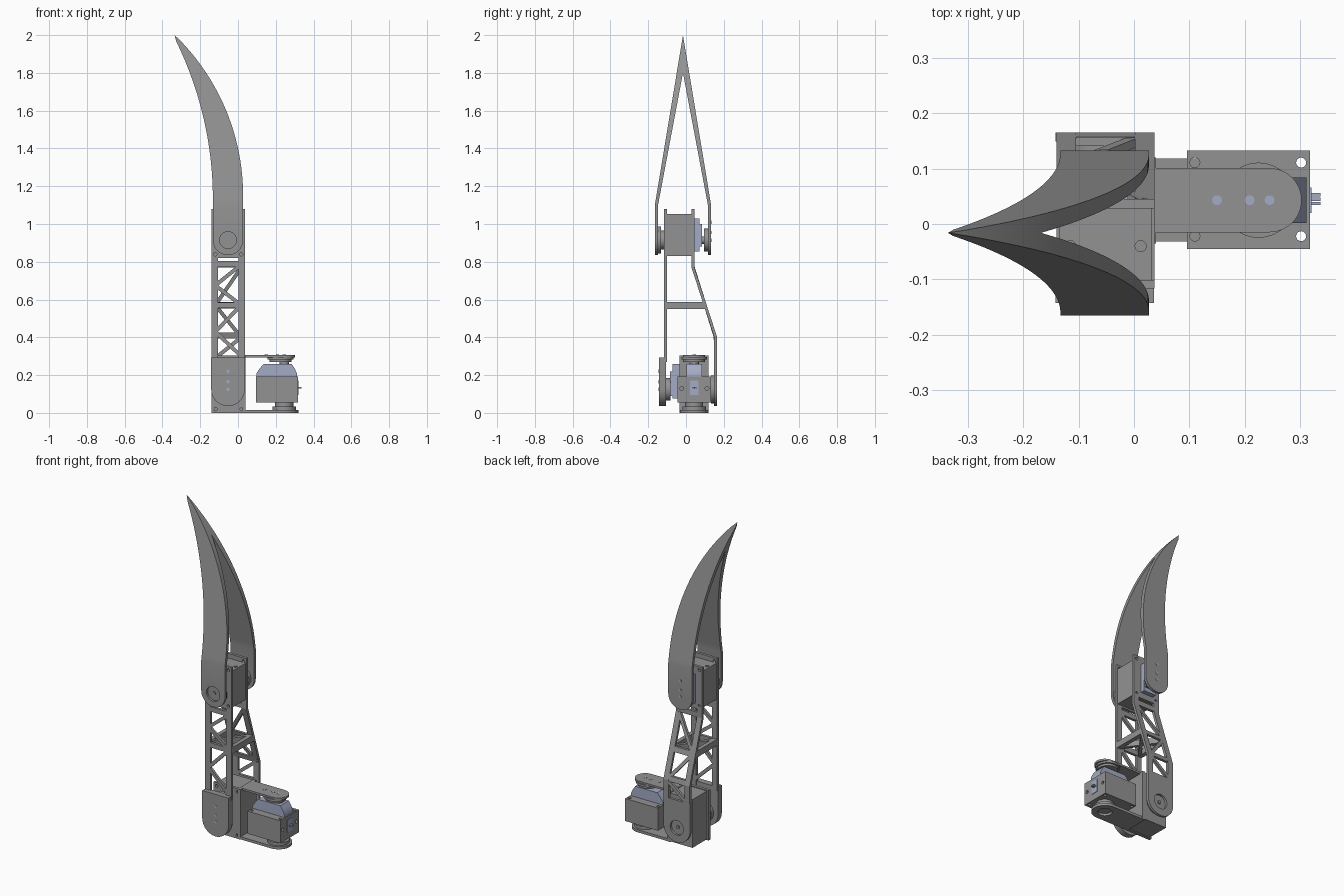
import bpy, bmesh
from math import sin, cos, pi, sqrt, hypot
from mathutils import Vector

cube = bpy.data.objects.get("Cube")
if cube:
    bpy.data.objects.remove(cube, do_unlink=True)


def material(name, rgb):
    m = bpy.data.materials.new(name)
    m.use_nodes = True
    m.diffuse_color = (*rgb, 1)
    m.node_tree.nodes["Principled BSDF"].inputs["Base Color"].default_value = (*rgb, 1)
    return m


GRAY = material("printed gray", (0.29, 0.29, 0.29))
BLUE = material("servo blue gray", (0.37, 0.41, 0.56))
parts = []


def finish(name, bm, mat=GRAY):
    bmesh.ops.remove_doubles(bm, verts=bm.verts, dist=1e-5)
    bmesh.ops.recalc_face_normals(bm, faces=bm.faces)
    me = bpy.data.meshes.new(name)
    bm.to_mesh(me)
    bm.free()
    me.materials.append(mat)
    ob = bpy.data.objects.new(name, me)
    bpy.context.collection.objects.link(ob)
    parts.append(ob)
    return ob


def loft(bm, rings):
    """Skin a list of equally long closed rings and cap both ends."""
    vs = [[bm.verts.new(p) for p in r] for r in rings]
    n = len(vs[0])
    for a, b in zip(vs, vs[1:]):
        for i in range(n):
            j = (i + 1) % n
            bm.faces.new((a[i], a[j], b[j], b[i]))
    bm.faces.new(vs[0])
    bm.faces.new(vs[-1])


def place(axis, u, v, w):
    return {"x": (w, u, v), "y": (u, w, v), "z": (u, v, w)}[axis]


def prism(name, pts, axis, lo, hi, mat=GRAY):
    bm = bmesh.new()
    loft(bm, [[place(axis, u, v, w) for u, v in pts] for w in (lo, hi)])
    return finish(name, bm, mat)


def arc(u, v, r, a0, a1, n):
    return [(u + r * cos(a0 + (a1 - a0) * i / n), v + r * sin(a0 + (a1 - a0) * i / n))
            for i in range(n + 1)]


def disk(name, axis, u, v, r, lo, hi, mat=GRAY, n=32):
    return prism(name, arc(u, v, r, 0, 2 * pi, n)[:-1], axis, lo, hi, mat)


def box(name, x, y, z, mat=GRAY):
    return prism(name, [(x[0], y[0]), (x[1], y[0]), (x[1], y[1]), (x[0], y[1])], "z", *z, mat)


def drill(ob, axis, holes, lo, hi):
    """Cut round holes (u, v, radius) through a part."""
    bm = bmesh.new()
    for u, v, r in holes:
        ring = arc(u, v, r, 0, 2 * pi, 20)[:-1]
        loft(bm, [[place(axis, a, b, w) for a, b in ring] for w in (lo, hi)])
    cutter = finish("hole_cutter", bm)
    parts.remove(cutter)
    mod = ob.modifiers.new("holes", "BOOLEAN")
    mod.operation, mod.solver, mod.object = "DIFFERENCE", "EXACT", cutter
    bpy.context.view_layer.objects.active = ob
    bpy.ops.object.modifier_apply(modifier=mod.name)
    bpy.data.objects.remove(cutter, do_unlink=True)


CX = -0.053                    # centre line of the finger
LEFT, RIGHT = -0.14, 0.037     # sides of the lower link
KNEE, BASE = 0.915, 0.125      # pivot heights
MID = -0.016                   # plane between the claw blades


# Claw: two curved blades that lean together at the tip
def blade(name, outer, inner):
    r, bend, apex, tip = 0.08, 1.1, 1.8, 2.0
    rows = [(KNEE - r * cos(t * pi / 20), r * sin(t * pi / 20)) for t in range(11)]
    rows = [(z, CX - h, CX + h) for z, h in rows]
    for i in range(28):
        z = bend + (tip - bend) * i / 27
        if i == 21:
            z = apex
        left = CX - r - 1.9 + sqrt(1.9 ** 2 - max(0, z - 1.13) ** 2)
        right = CX + r - 1.18 + sqrt(1.18 ** 2 - max(0, z - 1.15) ** 2)
        rows.append((z, left, max(left, right)) if i < 27 else (z, -0.336, -0.336))
    rings = []
    for z, xl, xr in rows:
        yo = outer + (MID - outer) * max(0, (z - bend) / (tip - bend))
        yi = inner + (MID - inner) * min(1, max(0, (z - bend) / (apex - bend)))
        rings.append([(xl, yo, z), (xr, yo, z), (xr, yi, z), (xl, yi, z)])
    bm = bmesh.new()
    loft(bm, rings)
    return finish(name, bm)


front_blade = blade("front_blade", -0.165, -0.148)
blade("rear_blade", 0.133, 0.116)
drill(front_blade, "y", [(CX, KNEE, 0.045)], -0.2, -0.1)


# Lower link: two latticed side plates
def rear_y(z):
    return 0.157 - 0.12 * min(1, max(0, (z - 0.4) / 0.37))


def lattice(name, y_at, struts, t=0.016):
    bm = bmesh.new()
    for (x0, z0), (x1, z1), w in struts:
        d = hypot(x1 - x0, z1 - z0)
        nx, nz = -(z1 - z0) / d * w / 2, (x1 - x0) / d * w / 2
        quad = [(x0 + nx, z0 + nz), (x1 + nx, z1 + nz), (x1 - nx, z1 - nz), (x0 - nx, z0 - nz)]
        loft(bm, [[(x, y_at(z) + s, z) for x, z in quad] for s in (-t / 2, t / 2)])
    return finish(name, bm)


def rails(levels):
    return [((x, a), (x, b), 0.035) for x in (LEFT + 0.0175, RIGHT - 0.0175)
            for a, b in zip(levels, levels[1:])]


def zigzag(levels, flip):
    a, b = LEFT + 0.02, RIGHT - 0.02
    return [((a, z0), (b, z1), 0.02) if (i + flip) % 2 else ((b, z0), (a, z1), 0.02)
            for i, (z0, z1) in enumerate(zip(levels, levels[1:]))]


def bars(levels):
    return [((LEFT + 0.01, z), (RIGHT - 0.01, z), 0.03) for z in levels]


lattice("front_lattice", lambda z: -0.109,
        rails([0.27, 0.83]) + zigzag([0.3, 0.43, 0.57, 0.675, 0.785], 0) + bars([0.57, 0.79]))
lattice("rear_lattice", rear_y,
        rails([0.28, 0.4, 0.77, 0.84]) + zigzag([0.29, 0.4, 0.57, 0.77], 1) + bars([0.41, 0.57, 0.785]))

# Cross shelf tying the plates together
for name, x in (("shelf_left_bar", RIGHT - 0.025), ("shelf_right_bar", LEFT)):
    box(name, (x, x + 0.025), (-0.105, 0.1), (0.55, 0.588))
for name, s in (("shelf_brace_a", 1), ("shelf_brace_b", -1)):
    e = 0.012
    prism(name, [(CX - s * 0.075 - e, -0.105), (CX - s * 0.075 + e, -0.105),
                 (CX + s * 0.075 + e, 0.098), (CX + s * 0.075 - e, 0.098)], "z", 0.552, 0.586)

# Knee mounting plates with screw holes, and the servo box between them
for name, lo, hi in (("knee_front_plate", -0.117, -0.101), ("knee_rear_plate", 0.028, 0.045)):
    plate = box(name, (LEFT, RIGHT), (lo, hi), (0.82, 1.08))
    drill(plate, "y", [(x, z, 0.009) for x in (LEFT + 0.02, RIGHT - 0.02) for z in (0.84, 1.06)],
          lo - 0.02, hi + 0.02)
knee_box = box("knee_servo_box", (LEFT + 0.005, RIGHT - 0.005), (-0.102, 0.029), (0.83, 1.052))
drill(knee_box, "z", [(x, -0.04, 0.01) for x in (LEFT + 0.025, RIGHT - 0.025)], 1.02, 1.1)

# Knee servo, horn and idler
box("knee_servo", (CX - 0.042, CX + 0.042), (0.04, 0.072), (0.855, 1.03), BLUE)
box("knee_servo_cap", (CX - 0.035, CX + 0.035), (0.07, 0.084), (0.88, 1.0), BLUE)
disk("knee_servo_shaft", "y", CX, KNEE, 0.02, 0.08, 0.1)
disk("knee_horn", "y", CX, KNEE, 0.06, 0.095, 0.118)
disk("knee_idler", "y", CX, KNEE, 0.072, -0.152, -0.132)
disk("knee_idler_hub", "y", CX, KNEE, 0.05, -0.133, -0.115)
disk("knee_idler_pin", "y", CX, KNEE, 0.01, -0.158, -0.15)
for dz in (0, 0.04, 0.095):
    disk("knee_bolt", "y", CX, KNEE + dz, 0.009, 0.13, 0.135, BLUE, 12)

# Rounded lower ends of the link
end = arc(CX, BASE, 0.089, pi, 2 * pi, 20)
top_front = [(CX + 0.089, 0.293), (CX - 0.089, 0.293)]
prism("front_pivot_plate", end + top_front, "y", -0.143, -0.106)
rear_plate = prism("rear_pivot_plate", end + top_front, "y", 0.149, 0.165)
drill(rear_plate, "y", [(CX, BASE, 0.045)], 0.1, 0.2)
for dz in (0, 0.04, 0.095):
    disk("pivot_bolt", "y", CX, BASE + dz, 0.009, -0.145, -0.14, BLUE, 12)

# Base servo box with edge flanges
base_box = box("base_servo_box", (LEFT + 0.012, 0.03), (-0.02, 0.12), (0.005, 0.3))
flange = box("base_front_flange", (LEFT, 0.04), (-0.035, -0.018), (0, 0.305))
drill(flange, "y", [(x, z, 0.009) for x in (LEFT + 0.02, 0.02) for z in (0.02, 0.285)], -0.06, 0)
box("base_side_plate", (0.022, 0.04), (-0.035, 0.12), (0, 0.305))
box("base_servo", (CX - 0.042, CX + 0.042), (-0.072, -0.03), (0.075, 0.26), BLUE)
box("base_servo_cap", (CX - 0.035, CX + 0.035), (-0.084, -0.07), (0.09, 0.22), BLUE)
disk("base_horn", "y", CX, BASE, 0.06, -0.107, -0.083)
disk("base_idler", "y", CX, BASE, 0.074, 0.133, 0.151)
disk("base_idler_hub", "y", CX, BASE, 0.05, 0.118, 0.135)
disk("base_idler_pin", "y", CX, BASE, 0.01, 0.15, 0.158)

# Bracket arms reaching to the end servo
PX, PY = 0.245, 0.043
prism("bracket_top_arm", arc(PX, PY, 0.058, -pi / 2, pi / 2, 20) + [(0.035, PY + 0.058), (0.035, PY - 0.058)],
      "z", 0.294, 0.306)
low_arm = prism("bracket_bottom_arm", arc(PX, PY, 0.075, -pi / 2, pi / 2, 20)
                + [(0.035, PY + 0.075), (0.035, PY - 0.075)], "z", 0, 0.016)
drill(low_arm, "z", [(PX, PY, 0.04)], -0.05, 0.05)
for dx in (0, 0.036, 0.095):
    disk("arm_bolt", "z", PX - dx, PY, 0.009, 0.3, 0.308, BLUE, 12)

# End servo: housing, blue motor, horn and idler
housing = box("end_servo_housing", (0.096, 0.318), (-0.045, 0.133), (0.055, 0.193))
drill(housing, "z", [(x, y, 0.009) for x in (0.11, 0.302) for y in (-0.022, 0.111)], 0.03, 0.25)
drill(housing, "x", [(y, 0.13, 0.01) for y in (-0.022, 0.111)], 0.29, 0.35)
prism("end_servo", [(0.098, 0.19), (0.312, 0.19), (0.312, 0.21), (0.3, 0.235), (0.285, 0.258),
                    (0.135, 0.258), (0.115, 0.235), (0.098, 0.21)], "y", 0.002, 0.084, BLUE)
disk("end_servo_shaft", "z", PX, PY, 0.025, 0.255, 0.275)
disk("end_horn", "z", PX - 0.02, PY, 0.058, 0.27, 0.283)
disk("end_horn_cap", "z", PX - 0.02, PY, 0.068, 0.283, 0.296)
disk("end_idler", "z", PX, PY, 0.062, 0.014, 0.034)
disk("end_idler_hub", "z", PX, PY, 0.048, 0.032, 0.057)
box("cable_socket", (0.316, 0.321), (0.02, 0.066), (0.095, 0.172), BLUE)
for y in (0.034, 0.042, 0.05):
    box("cable_wire", (0.318, 0.337), (y, y + 0.006), (0.13, 0.138), BLUE)

# Smooth the round parts, keep edges sharp
bpy.ops.object.select_all(action="DESELECT")
for ob in parts:
    ob.select_set(True)
bpy.context.view_layer.objects.active = parts[0]
bpy.ops.object.shade_smooth_by_angle(angle=0.45)
